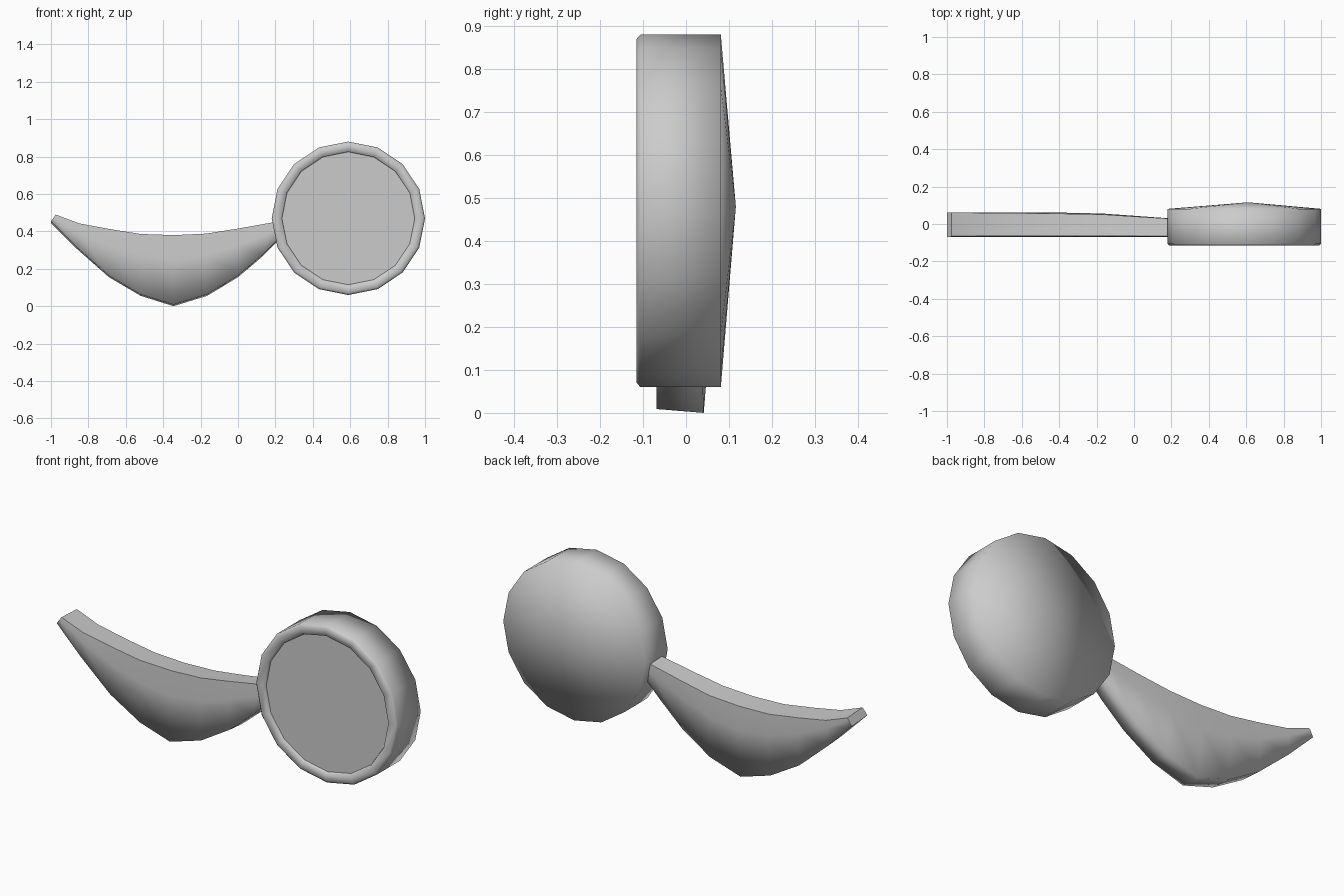
import bpy, bmesh
from math import cos, sin, pi

if "Cube" in bpy.data.objects:
    bpy.data.objects.remove(bpy.data.objects["Cube"])


def finish(name, bm, sharp):
    """Smooth-shade the mesh, keeping the listed edges crisp."""
    bmesh.ops.recalc_face_normals(bm, faces=bm.faces)
    for f in bm.faces:
        f.smooth = True
    for e in sharp:
        e.smooth = False
    mesh = bpy.data.meshes.new(name)
    bm.to_mesh(mesh)
    bm.free()
    obj = bpy.data.objects.new(name, mesh)
    bpy.context.collection.objects.link(obj)
    return obj


def bridge(bm, a, b):
    n = len(a)
    return [bm.faces.new((a[i], a[(i + 1) % n], b[(i + 1) % n], b[i])) for i in range(n)]


# round 16-sided disc: recessed front face, rolled rim, shallow conical back
SIDES, CX, CZ = 16, 0.59, 0.47
profile = [(0.355, -0.102), (0.36, -0.115), (0.40, -0.115), (0.41, -0.106), (0.41, 0.081)]
bm = bmesh.new()
rings = [[bm.verts.new((CX + r * cos(2 * pi * i / SIDES), y, CZ + r * sin(2 * pi * i / SIDES)))
          for i in range(SIDES)] for r, y in profile]
for a, b in zip(rings, rings[1:]):
    bridge(bm, a, b)
face = bm.faces.new(rings[0])
apex = bm.verts.new((CX + 0.02, 0.116, CZ + 0.01))
for i in range(SIDES):
    bm.faces.new((rings[-1][i], rings[-1][(i + 1) % SIDES], apex))
finish("round_disc", bm, list(face.edges))

# crescent arm: stations of (top x, top z, bottom x, bottom z, back y)
stations = [
    (-0.975, 0.490, -1.00, 0.45, 0.062),
    (-0.850, 0.443, -0.86, 0.31, 0.062),
    (-0.690, 0.413, -0.69, 0.16, 0.062),
    (-0.520, 0.386, -0.52, 0.06, 0.062),
    (-0.345, 0.380, -0.345, 0.005, 0.060),
    (-0.170, 0.388, -0.165, 0.06, 0.056),
    (0.000, 0.415, 0.00, 0.16, 0.044),
    (0.180, 0.447, 0.13, 0.27, 0.032),
    (0.240, 0.455, 0.23, 0.37, 0.028),
]
FRONT = -0.069
bm = bmesh.new()
loops = []
for tx, tz, bx, bz, back in stations:
    mx, mz = tx + (bx - tx) * 0.35, tz + (bz - tz) * 0.35
    lean = 0.05 * (tz - bz)
    pts = [(tx, FRONT + 0.004, tz), (mx, FRONT, mz), (bx, FRONT, bz + 0.004),
           (bx, back - lean, bz - 0.005), (mx, back, mz), (tx, back - lean * 0.3, tz - 0.006)]
    loops.append([bm.verts.new(p) for p in pts])
sharp = []
for a, b in zip(loops, loops[1:]):
    top = bridge(bm, a, b)[5]
    sharp += [e for e in top.edges if {e.verts[0], e.verts[1]} in ({a[0], b[0]}, {a[5], b[5]})]
for end in (loops[0], loops[-1]):
    sharp += list(bm.faces.new(end).edges)
finish("crescent_arm", bm, sharp)
